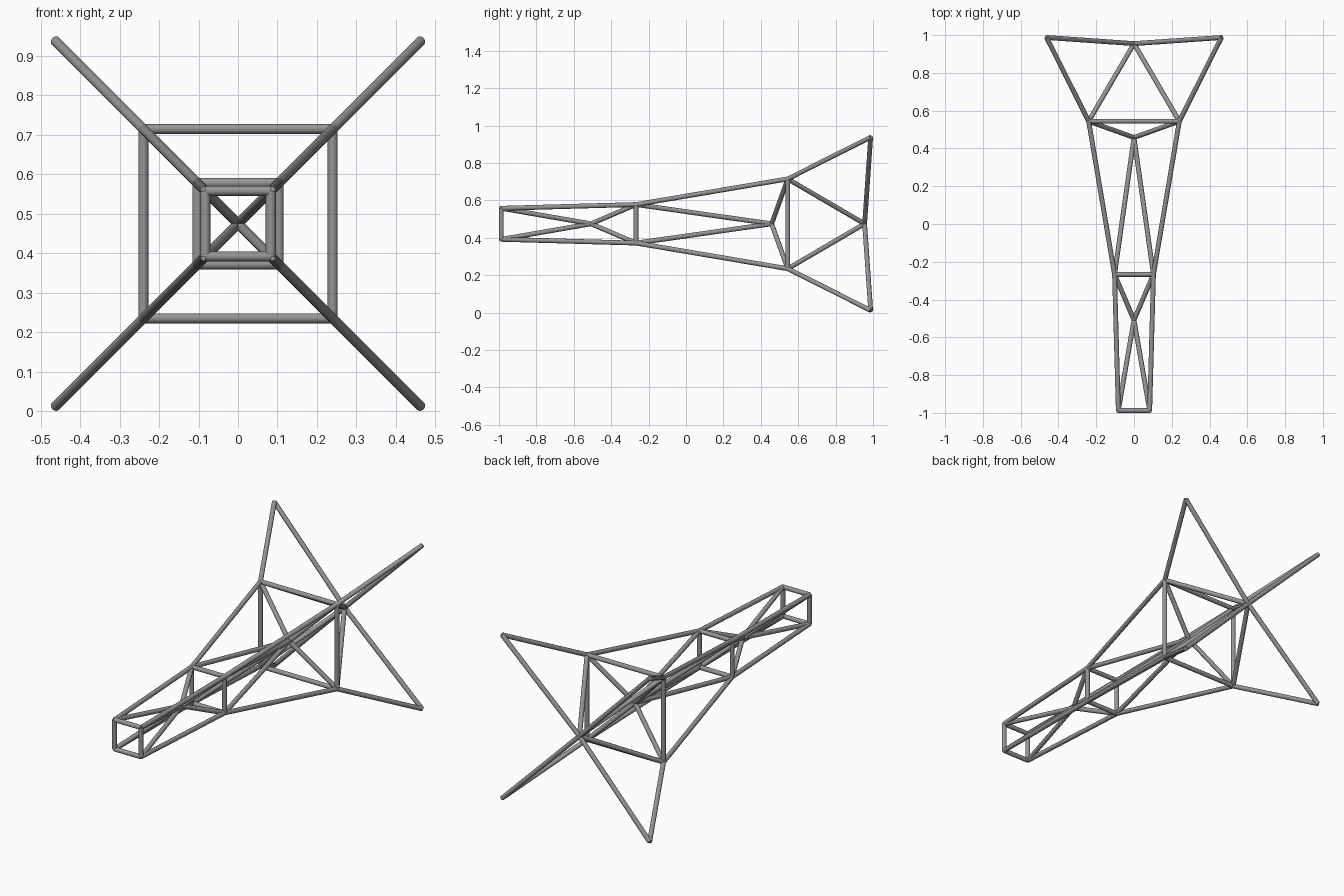
import bpy
from mathutils import Vector

cube = bpy.data.objects.get("Cube")
if cube:
    bpy.data.objects.remove(cube, do_unlink=True)

RADIUS = 0.0127
MID_Z = 0.475

steel = bpy.data.materials.new("grey steel")
steel.use_nodes = True
grey = (0.3, 0.3, 0.3, 1)
steel.diffuse_color = grey
steel.node_tree.nodes["Principled BSDF"].inputs["Base Color"].default_value = grey


def bar(name, a, b):
    """Round flat-ended bar between two points."""
    axis = b - a
    bpy.ops.mesh.primitive_cylinder_add(vertices=16, radius=RADIUS,
                                        depth=axis.length, location=(a + b) / 2)
    obj = bpy.context.object
    obj.name = name
    obj.rotation_mode = 'QUATERNION'
    obj.rotation_quaternion = axis.to_track_quat('Z', 'Y')
    obj.data.materials.append(steel)
    bpy.ops.object.shade_smooth_by_angle()


def square(y, half):
    """Four corner points of a square station, in order round it."""
    return [Vector((sx * half, y, MID_Z + sz * half))
            for sx, sz in ((-1, -1), (1, -1), (1, 1), (-1, 1))]


# Square stations along the truss, ending in the four spread tips
nose = square(-0.9873, 0.083)
waist = square(-0.267, 0.103)
shoulder = square(0.544, 0.24)
tips = square(0.9873, 0.463)

# Square frames
for label, ring in (("nose", nose), ("waist", waist), ("shoulder", shoulder)):
    for i in range(4):
        bar(label + "_frame_bar", ring[i], ring[(i + 1) % 4])

# Each bay: corner rails, and braces meeting at a hub on the axis
bays = (("front", nose, waist, -0.508),
        ("middle", waist, shoulder, 0.458),
        ("rear", shoulder, tips, 0.955))
for label, start, end, hub_y in bays:
    hub = Vector((0, hub_y, MID_Z))
    for a, b in zip(start, end):
        bar(label + "_rail", a, b)
        bar(label + "_fore_brace", a, hub)
        bar(label + "_aft_brace", hub, b)
